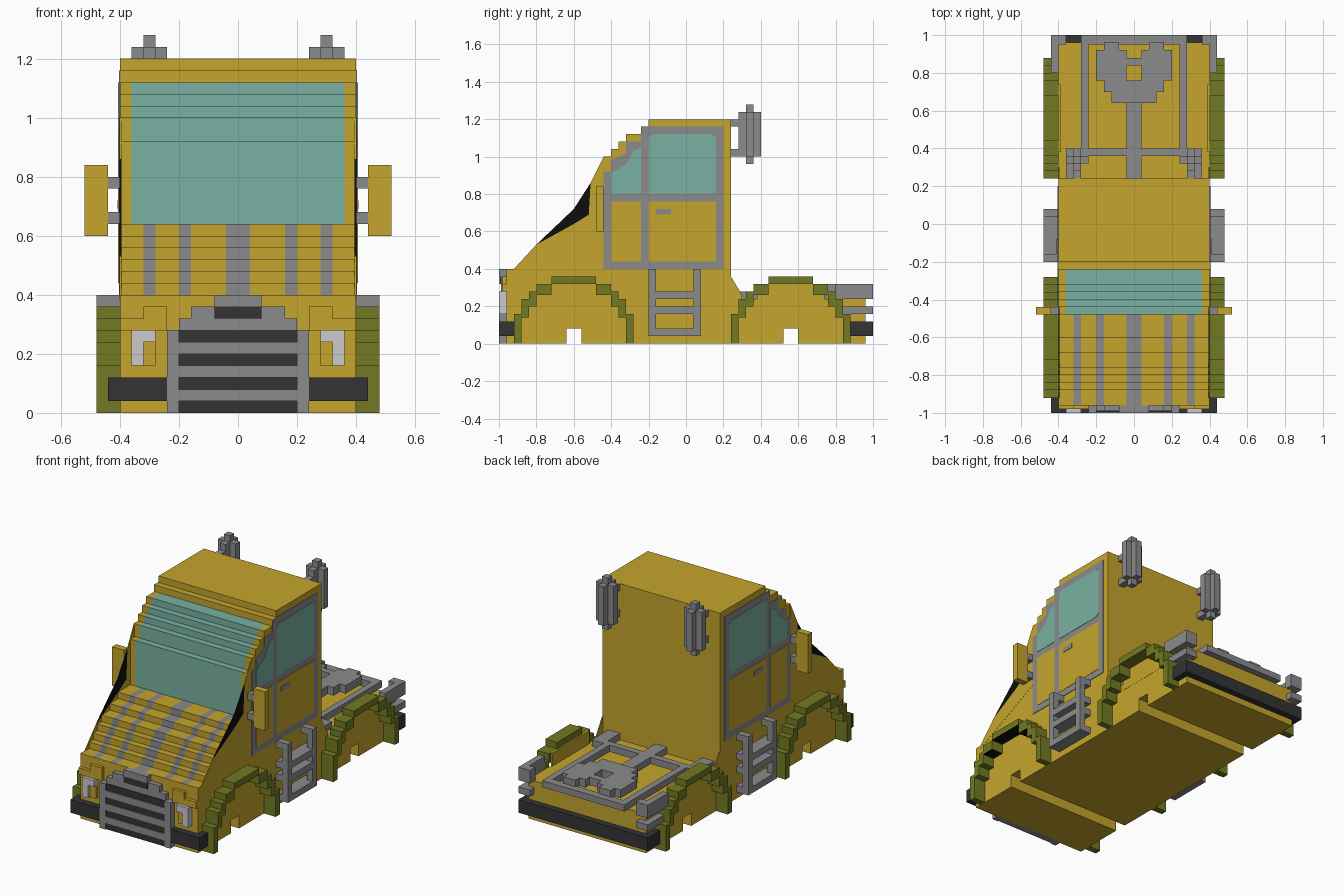
import bpy, bmesh

if "Cube" in bpy.data.objects:
    bpy.data.objects.remove(bpy.data.objects["Cube"])

def mat(name, r, g, b):
    m = bpy.data.materials.new(name)
    m.diffuse_color = (r, g, b, 1)
    m.use_nodes = True
    m.node_tree.nodes["Principled BSDF"].inputs["Base Color"].default_value = m.diffuse_color
    return m

YELLOW = mat("yellow", 0.56, 0.375, 0.026)
GREY = mat("grey", 0.26, 0.26, 0.26)
OLIVE = mat("olive", 0.17, 0.195, 0.016)
GLASS = mat("glass", 0.19, 0.44, 0.36)
DARK = mat("dark", 0.033, 0.033, 0.033)
WHITE = mat("white", 0.6, 0.6, 0.6)
BLACK = mat("black", 0.004, 0.004, 0.004)

def finish(name, bm, *mats):
    bmesh.ops.recalc_face_normals(bm, faces=bm.faces)
    me = bpy.data.meshes.new(name)
    bm.to_mesh(me)
    bm.free()
    for m in mats:
        me.materials.append(m)
    ob = bpy.data.objects.new(name, me)
    bpy.context.collection.objects.link(ob)
    return ob

def extrude(bm, pts, xs):
    """Extrude a (y, z) profile through the x stations."""
    rings = [[bm.verts.new((x, y, z)) for y, z in pts] for x in xs]
    n = len(pts)
    for a, b in zip(rings, rings[1:]):
        for i in range(n):
            bm.faces.new((a[i], a[(i + 1) % n], b[(i + 1) % n], b[i]))
    bm.faces.new(rings[0])
    bm.faces.new(rings[-1])

def side_pair(name, pts, x0, x1, m, extra=None):
    """Profile plate on both sides of the truck."""
    bm = bmesh.new()
    extrude(bm, pts, (x0, x1))
    extrude(bm, pts, (-x1, -x0))
    return finish(name, bm, *([m, extra] if extra else [m]))

def boxes(name, m, items, mirror=False):
    """Boxes given as (x0, x1, y0, y1, z0, z1)."""
    bm = bmesh.new()
    for x0, x1, y0, y1, z0, z1 in items:
        p = [(y0, z0), (y1, z0), (y1, z1), (y0, z1)]
        extrude(bm, p, (x0, x1))
        if mirror:
            extrude(bm, p, (-x1, -x0))
    return finish(name, bm, m)

def rect(y0, y1, z0, z1):
    return [(y0, z0), (y1, z0), (y1, z1), (y0, z1)]

def stairs(points):
    """Descending staircase: drop to the next z, then step forward."""
    out = [points[0]]
    for (y0, _), (y1, z1) in zip(points, points[1:]):
        out += [(y0, z1), (y1, z1)]
    return out

# Cab, hood and bed as one stepped profile; glass and stripes by strip
profile = [(-.96, 0), (-.64, 0), (-.64, .08), (-.56, .08), (-.56, 0), (.52, 0),
           (.52, .08), (.60, .08), (.60, 0), (.96, 0), (.96, .24), (.24, .24), (.24, 1.2)]
profile += stairs([(-.20, 1.2), (-.24, 1.16), (-.32, 1.12), (-.36, 1.08), (-.40, 1.04),
                   (-.44, 1.0), (-.48, .92), (-.60, .64), (-.68, .60), (-.76, .56),
                   (-.80, .52), (-.84, .48), (-.88, .44), (-.96, .40)])
half = [.04, .16, .20, .28, .32, .36, .40]
bm = bmesh.new()
extrude(bm, profile, [-x for x in reversed(half)] + half)
for f in bm.faces:
    if len(f.verts) > 4:
        continue
    c = f.calc_center_median()
    x = abs(c.x)
    if c.y < -.2 and .65 < c.z < 1.125 and x < .36:
        f.material_index = 1
    elif c.y < -.5 and .37 < c.z < .645 and (x < .04 or .16 < x < .20 or .28 < x < .32):
        f.material_index = 2
finish("cab_body", bm, YELLOW, GLASS, GREY)

# Side panels above the hood steps
curve = [(-.80, .53), (-.70, .585), (-.60, .64), (-.52, .69), (-.51, .86)]
side_pair("hood_side_panel", [(-.92, .38), (-.92, .40)] + curve + [(-.48, .92), (-.44, 1.0), (-.44, .6)],
          .395, .401, YELLOW)
side_pair("hood_side_gap", curve + [(-.60, .72)], .395, .401, BLACK)
side_pair("cab_rear_gusset", [(.23, .24), (.23, .37), (.24, .36), (.30, .26), (.30, .24)], .395, .401, YELLOW)
side_pair("bed_side", rect(.38, .74, .2, .32), .39, .401, YELLOW)

# Doors and side windows
side_pair("door_frame", [(-.44, .40), (.20, .40), (.20, 1.16), (-.24, 1.16), (-.24, 1.08), (-.32, 1.08),
                         (-.32, 1.02), (-.40, .98), (-.40, .92), (-.44, .92)], .40, .404, GREY)
side_pair("front_door_panel", rect(-.40, -.24, .44, .76), .40, .406, YELLOW)
side_pair("rear_door_panel", rect(-.20, .16, .44, .76), .40, .406, YELLOW)
side_pair("quarter_window", [(-.40, .80), (-.24, .80), (-.24, 1.05), (-.28, 1.03), (-.32, .96),
                             (-.40, .91)], .40, .406, GLASS)
side_pair("door_window", [(-.20, .80), (.14, .80), (.16, .82), (.16, 1.10), (.14, 1.12), (-.18, 1.12),
                          (-.20, 1.10)], .40, .406, GLASS)
side_pair("door_handle", rect(-.16, -.08, .69, .72), .40, .409, GREY)

# Stepped wheel arches
outer = [(.32, 0), (.32, .16), (.28, .16), (.28, .24), (.24, .24), (.24, .28),
         (.20, .28), (.20, .32), (.12, .32), (.12, .36)]
inner = [(.28, 0), (.28, .14), (.24, .14), (.24, .20), (.20, .20), (.20, .26), (.12, .26), (.12, .32)]
def mirrored(h):
    return [(-y, z) for y, z in h] + [(y, z) for y, z in reversed(h)]
arch = mirrored(outer) + list(reversed(mirrored(inner)))
for name, cy in (("front_wheel_arch", -.60), ("rear_wheel_arch", .56)):
    ob = side_pair(name, [(y + cy, z) for y, z in arch], .40, .48, OLIVE, BLACK)
    if cy < 0:
        for p in ob.data.polygons:
            if p.normal.z < -.5 and p.center.z > .22:
                p.material_index = 1

# Grille with dark slots
boxes("grille", GREY, [(-.24, .24, -.99, -.95, 0, .28), (-.20, .20, -.99, -.93, .28, .32),
                       (-.16, .16, -.99, -.92, .32, .36), (-.08, .08, -1, -.92, .36, .40)])
boxes("grille_bars", GREY, [(-.24, .24, -1, -.98, z, z + .04) for z in (.04, .12, .20)]
      + [(s * .22 - .02, s * .22 + .02, -1, -.98, 0, .28) for s in (-1, 1)])
boxes("grille_slots", DARK, [(-.20, .20, -.994, -.985, z, z + .04) for z in (0, .08, .16, .24)]
      + [(-.08, .08, -.996, -.985, .32, .36)])

# Headlights and bumpers
boxes("headlight", WHITE, [(.32, .36, -1, -.95, .16, .28), (.28, .32, -1, -.95, .24, .28)], True)
boxes("headlight_brow", YELLOW, [(.24, .40, -.98, -.95, .28, .32), (.24, .32, -.98, -.95, .32, .36),
                                 (.28, .32, -.98, -.95, .16, .24)], True)
boxes("front_bumper", DARK, [(.24, .44, -1, -.92, .04, .12)], True)
boxes("rear_bumper", DARK, [(-.44, .44, .88, 1, .04, .12)])

# Side ladders
boxes("ladder", GREY, [(.44, .48, y, y + .04, .04, .40) for y in (-.20, .04)]
      + [(.40, .48, y, y + .04, .36, .40) for y in (-.20, .04)]
      + [(.40, .48, -.20, .08, z, z + .04) for z in (.04, .16, .24)], True)

# Mirrors
boxes("mirror", YELLOW, [(.44, .52, -.48, -.44, .60, .84)], True)
boxes("mirror_arm", GREY, [(.39, .45, -.48, -.44, z, z + .04) for z in (.64, .76)], True)

# Exhaust stacks
boxes("exhaust_stack", GREY, [(.24, .36, .32, .36, 1.0, 1.24), (.28, .32, .28, .40, 1.0, 1.24),
                              (.28, .32, .32, .36, .96, 1.28), (.28, .32, .23, .29, 1.16, 1.20),
                              (.28, .32, .23, .29, 1.0, 1.04)], True)

# Bed rails and tail rails
boxes("bed_rails", GREY, [(.24, .28, .36, .96, .23, .28), (-.04, .04, .24, .66, .23, .28),
                          (-.36, .36, .36, .40, .23, .28), (.28, .36, .24, .36, .23, .28)], True)
boxes("tail_bar", GREY, [(-.28, .28, .95, 1, .24, .28)])
boxes("tail_corner", GREY, [(.40, .44, .80, 1, .24, .32), (.36, .44, .95, 1, .24, .32),
                            (.40, .44, .84, 1, .16, .20), (.36, .44, .95, 1, .16, .20)], True)

# Coupling plate with centre hole and rear notch
boxes("coupling_plate", GREY, [(.04, .20, .76, .92, .27, .32), (.04, .16, .70, .76, .27, .32),
                               (.04, .12, .64, .70, .27, .32), (0, .04, .64, .76, .27, .32),
                               (0, .04, .84, .88, .27, .32), (.08, .16, .92, .96, .27, .32)], True)
